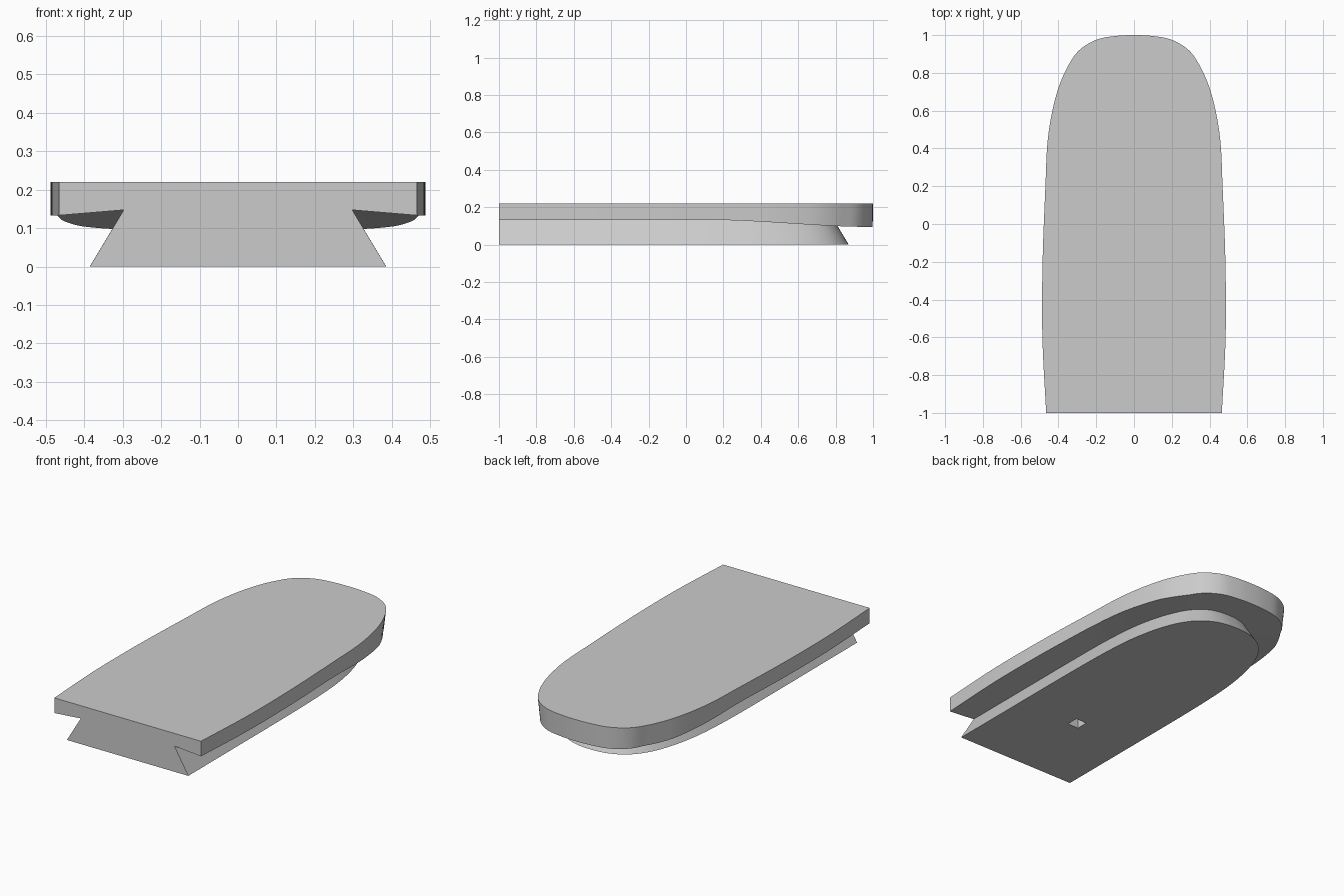
import bpy, bmesh
from mathutils import Vector

cube = bpy.data.objects.get("Cube")
if cube:
    bpy.data.objects.remove(cube, do_unlink=True)

# One plain grey for the whole part
grey = bpy.data.materials.new("plain grey")
grey.use_nodes = True
colour = (0.6, 0.6, 0.6, 1)
grey.diffuse_color = colour
grey.node_tree.nodes["Principled BSDF"].inputs["Base Color"].default_value = colour

# Half outlines (half width, y) from the flat end to the nose
PLATE = [(.465, -1), (.485, -.6), (.484, -.2), (.469, .2), (.459, .42), (.436, .58),
         (.40, .72), (.35, .835), (.29, .92), (.20, .975), (.10, .995), (0, 1)]
FOOT = [(.385, -1), (.385, -.6), (.385, -.2), (.382, .1), (.372, .32), (.353, .47),
        (.322, .60), (.278, .71), (.22, .79), (.15, .84), (.075, .864), (0, .87)]
STEPS = 6


def smooth_outline(half):
    """Mirror a half outline and run a smooth curve through it."""
    pts = [Vector(p) for p in half] + [Vector((-x, y)) for x, y in half[-2::-1]]
    pts = [2 * pts[0] - pts[1]] + pts + [2 * pts[-1] - pts[-2]]
    out = []
    for a, b, c, d in zip(pts, pts[1:], pts[2:], pts[3:]):
        for i in range(STEPS):
            t = i / STEPS
            out.append(b + (c - a) * t / 2 + (2 * a - 5 * b + 4 * c - d) * t**2 / 2
                       + (3 * b - a - 3 * c + d) * t**3 / 2)
    return out + [pts[-2]]


def inset(path, amounts):
    """Move an outline inwards, keeping its flat end in place."""
    out = []
    for i, p in enumerate(path):
        t = (path[min(i + 1, len(path) - 1)] - path[max(i - 1, 0)]).normalized()
        q = p + Vector((-t.y, t.x)) * amounts[i]
        if i in (0, len(path) - 1):
            q.y = -1
        out.append(q)
    return out


def drop(y):
    """How far the underside sags towards the nose."""
    t = min(max((y - .1) / .9, 0), 1)
    return .038 * t * t * (3 - 2 * t)


plate = smooth_outline(PLATE)
foot = smooth_outline(FOOT)

# Rim leans in slightly around the nose corners
lean = [.016 * max(0, 1 - abs(p.y - .86) / .16) for p in plate]
rim = inset(plate, lean)
neck_z = [.147 - drop(p.y) for p in plate]
neck = inset(foot, [.6 * z for z in neck_z])

# Stacked rings: top, lower rim, dovetail neck, dovetail foot
bm = bmesh.new()
rings = [[bm.verts.new((p.x, p.y, z)) for p, z in zip(path, heights)] for path, heights in (
    (plate, [.22] * len(plate)),
    (rim, [.133 - drop(p.y) for p in plate]),
    (neck, neck_z),
    (foot, [0] * len(foot)))]
for upper, lower in zip(rings, rings[1:]):
    for i in range(len(upper) - 1):
        bm.faces.new((upper[i], upper[i + 1], lower[i + 1], lower[i]))
bm.faces.new(rings[0])
bm.faces.new(rings[-1])
bm.faces.new([r[0] for r in rings] + [r[-1] for r in reversed(rings)])
bmesh.ops.recalc_face_normals(bm, faces=bm.faces)
mesh = bpy.data.meshes.new("dovetail_plate")
bm.to_mesh(mesh)
bm.free()
body = bpy.data.objects.new("dovetail_plate", mesh)
bpy.context.collection.objects.link(body)
mesh.materials.append(grey)

# Small square socket in the underside
bpy.ops.mesh.primitive_cube_add(size=1, location=(0, -.48, 0))
cutter = bpy.context.object
cutter.name = "socket_cutter"
cutter.scale = (.07, .07, .2)
cutter.data.materials.append(grey)
cutter.hide_render = True
cut = body.modifiers.new("socket", 'BOOLEAN')
cut.operation = 'DIFFERENCE'
cut.solver = 'EXACT'
cut.object = cutter

bpy.ops.object.select_all(action='DESELECT')
body.select_set(True)
bpy.context.view_layer.objects.active = body
bpy.ops.object.modifier_apply(modifier=cut.name)
bpy.data.objects.remove(cutter, do_unlink=True)
bpy.ops.object.shade_smooth_by_angle(angle=.5)
